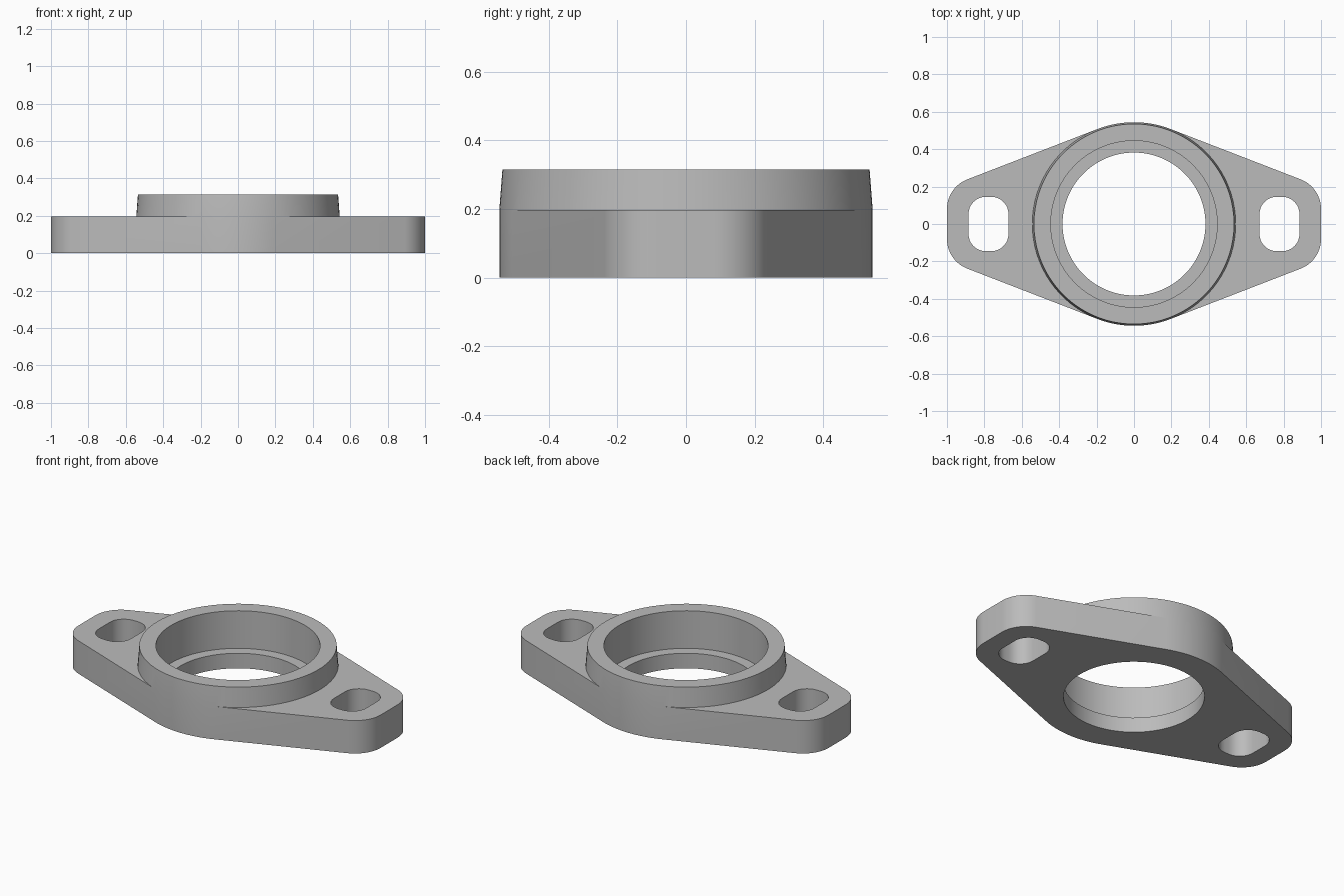
import bpy, bmesh, math
from math import sin, cos, pi

cube = bpy.data.objects.get("Cube")
if cube:
    bpy.data.objects.remove(cube)

PLATE, TOP, STEP = 0.197, 0.315, 0.09         # heights
R_BASE, R_TOP, R_SEAT, R_BORE = 0.544, 0.535, 0.445, 0.382
EAR_X, EAR_Y, EAR_R = 0.83, 0.08, 0.17        # rounded ear corners

# direction of the line tangent to both the round body and the ear corner
tangent = math.atan2(EAR_Y, EAR_X) + math.acos((R_BASE - EAR_R) / math.hypot(EAR_X, EAR_Y))


def span(a, b, n):
    return [a + (b - a) * i / n for i in range(n + 1)]


def arc(cx, cy, r, a, b, n):
    return [(cx + r * cos(t), cy + r * sin(t)) for t in span(a, b, n)]


bm = bmesh.new()


def wall(low, z_low, high, z_high):
    """Closed band of quads between two matching outlines."""
    a = [bm.verts.new((x, y, z_low)) for x, y in low]
    b = [bm.verts.new((x, y, z_high)) for x, y in high]
    for i in range(len(a)):
        j = (i + 1) % len(a)
        bm.faces.new((a[i], a[j], b[j], b[i]))


# round section angles, split at the tangent points
angles = []
for a, b in ((-tangent, tangent), (tangent, pi - tangent),
             (pi - tangent, pi + tangent), (pi + tangent, 2 * pi - tangent)):
    angles += span(a, b, 32 if b - a > 1 else 16)[:-1]


def circle(r):
    return [(r * cos(t), r * sin(t)) for t in angles]


# flange rim: body arc, then an ear with two rounded corners, for each half
half = (arc(EAR_X, -EAR_Y, EAR_R, -tangent, 0, 12)
        + arc(EAR_X, EAR_Y, EAR_R, 0, tangent, 12)
        + arc(0, 0, R_BASE, tangent, pi - tangent, 16))
rim = half + [(-x, -y) for x, y in half]
wall(rim, 0, rim, PLATE)

# raised collar, seat and through bore
profile = [(R_BASE, PLATE), (R_TOP, TOP), (R_SEAT, TOP),
           (R_SEAT, STEP), (R_BORE, STEP), (R_BORE, 0)]
for (r0, z0), (r1, z1) in zip(profile, profile[1:]):
    wall(circle(r0), z0, circle(r1), z1)

# bolt slots
for side in (-1, 1):
    slot = []
    for k, (sx, sy) in enumerate(((1, 1), (-1, 1), (-1, -1), (1, -1))):
        slot += arc(side * 0.778 + sx * 0.015, sy * 0.053, 0.092,
                    k * pi / 2, (k + 1) * pi / 2, 8)
    wall(slot, 0, slot, PLATE)

bmesh.ops.remove_doubles(bm, verts=bm.verts, dist=0.0002)

# flat underside and ear tops close the open edges
for z in (0, PLATE):
    edges = [e for e in bm.edges if e.is_boundary
             and all(abs(v.co.z - z) < 0.001 for v in e.verts)]
    bmesh.ops.triangle_fill(bm, use_beauty=True, edges=edges, normal=(0, 0, 1))
bmesh.ops.recalc_face_normals(bm, faces=bm.faces)

mesh = bpy.data.meshes.new("bearing_flange")
bm.to_mesh(mesh)
bm.free()

grey = bpy.data.materials.new("plain grey")
grey.use_nodes = True
color = (0.5, 0.5, 0.5, 1)
grey.diffuse_color = color
grey.node_tree.nodes["Principled BSDF"].inputs["Base Color"].default_value = color
mesh.materials.append(grey)

flange = bpy.data.objects.new("bearing_flange", mesh)
bpy.context.collection.objects.link(flange)
bpy.ops.object.select_all(action="DESELECT")
flange.select_set(True)
bpy.context.view_layer.objects.active = flange
bpy.ops.object.shade_smooth_by_angle(angle=math.radians(30))
